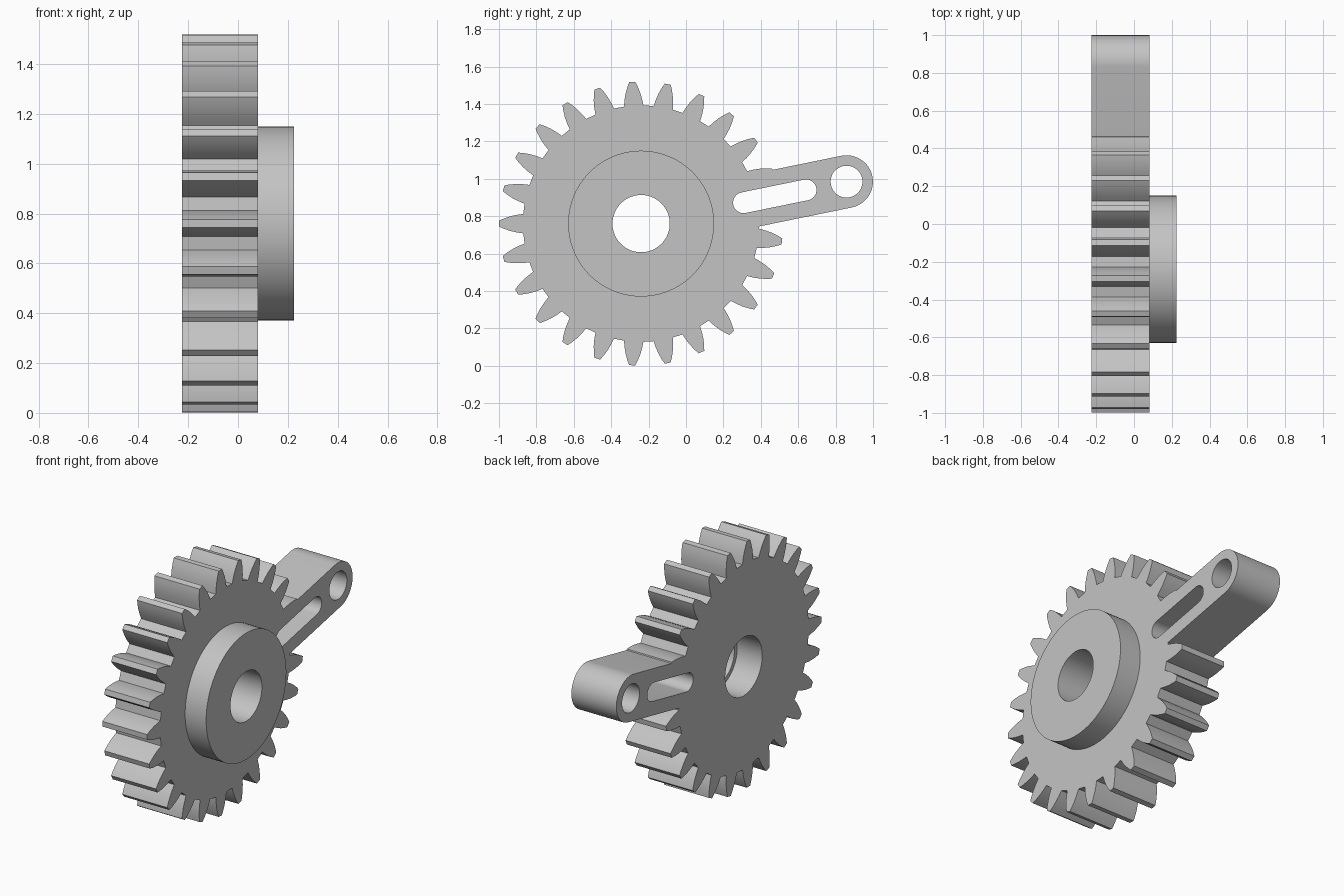
import bpy, bmesh, math
from mathutils import Vector

CENTRE = Vector((-0.24, 0.76))        # wheel axis in (y, z)
BACK, FACE, HUB_FACE = -0.225, 0.081, 0.224
ARM_ANGLE = math.radians(11.55)
ARM_DIR = Vector((math.cos(ARM_ANGLE), math.sin(ARM_ANGLE)))
TEETH = 25

cube = bpy.data.objects.get("Cube")
if cube:
    bpy.data.objects.remove(cube, do_unlink=True)

grey = bpy.data.materials.new("plain grey")
grey.use_nodes = True
grey.diffuse_color = (0.55, 0.55, 0.55, 1)
grey.node_tree.nodes["Principled BSDF"].inputs["Base Color"].default_value = grey.diffuse_color


def prism(name, outline, x0, x1):
    """Extrude a (y, z) outline along x."""
    bm = bmesh.new()
    face = bm.faces.new([bm.verts.new((x0, p[0], p[1])) for p in outline])
    new = bmesh.ops.extrude_face_region(bm, geom=[face])["geom"]
    verts = [v for v in new if isinstance(v, bmesh.types.BMVert)]
    bmesh.ops.translate(bm, verts=verts, vec=(x1 - x0, 0, 0))
    bmesh.ops.recalc_face_normals(bm, faces=bm.faces)
    mesh = bpy.data.meshes.new(name)
    bm.to_mesh(mesh)
    bm.free()
    mesh.materials.append(grey)
    obj = bpy.data.objects.new(name, mesh)
    bpy.context.collection.objects.link(obj)
    return obj


def arc(centre, radius, start, end, steps):
    return [centre + radius * Vector((math.cos(a), math.sin(a)))
            for a in (start + (end - start) * i / steps for i in range(steps + 1))]


def circle(centre, radius, steps=96):
    return arc(centre, radius, 0, math.tau, steps)[:-1]


def capsule(r0, r1, radius):
    """Rounded bar along the arm direction between two distances from the axis."""
    q = math.pi / 2
    return (arc(CENTRE + ARM_DIR * r1, radius, ARM_ANGLE - q, ARM_ANGLE + q, 32)
            + arc(CENTRE + ARM_DIR * r0, radius, ARM_ANGLE + q, ARM_ANGLE + 3 * q, 32))


def gear_outline():
    # distance from axis and half width of one tooth, root to tip
    flank = [(0.63, 0.052), (0.665, 0.047), (0.70, 0.039), (0.735, 0.027), (0.759, 0.016)]
    points = []
    for i in range(TEETH):
        a = math.pi + math.tau * i / TEETH
        out = Vector((math.cos(a), math.sin(a)))
        side = Vector((-out.y, out.x))
        points += [CENTRE + out * r - side * w for r, w in flank]
        points += [CENTRE + out * r + side * w for r, w in reversed(flank)]
    return points


def combine(target, other, operation):
    mod = target.modifiers.new(operation, "BOOLEAN")
    mod.operation, mod.solver, mod.object = operation, "EXACT", other
    bpy.context.view_layer.objects.active = target
    bpy.ops.object.modifier_apply(modifier=mod.name)
    bpy.data.objects.remove(other, do_unlink=True)


# Toothed wheel, joined with its arm and raised hub
gear = prism("gear_with_arm", gear_outline(), BACK, FACE)
combine(gear, prism("arm", capsule(0.45, 1.121, 0.141), BACK, FACE), "UNION")
combine(gear, prism("hub", circle(CENTRE, 0.39), 0, HUB_FACE), "UNION")

# Stepped axle bore, arm slot and arm pin hole
cuts = [
    (circle(CENTRE, 0.153), -0.5, 0.5),
    (circle(CENTRE, 0.18), -0.5, -0.055),
    (capsule(0.559, 0.90, 0.056), -0.5, 0.5),
    (circle(CENTRE + ARM_DIR * 1.121, 0.085), -0.5, 0.5),
]
for outline, x0, x1 in cuts:
    combine(gear, prism("cutter", outline, x0, x1), "DIFFERENCE")

# Smooth round walls, crisp rims
bpy.ops.object.select_all(action="DESELECT")
gear.select_set(True)
bpy.context.view_layer.objects.active = gear
bpy.ops.object.shade_smooth_by_angle(angle=math.radians(25))
